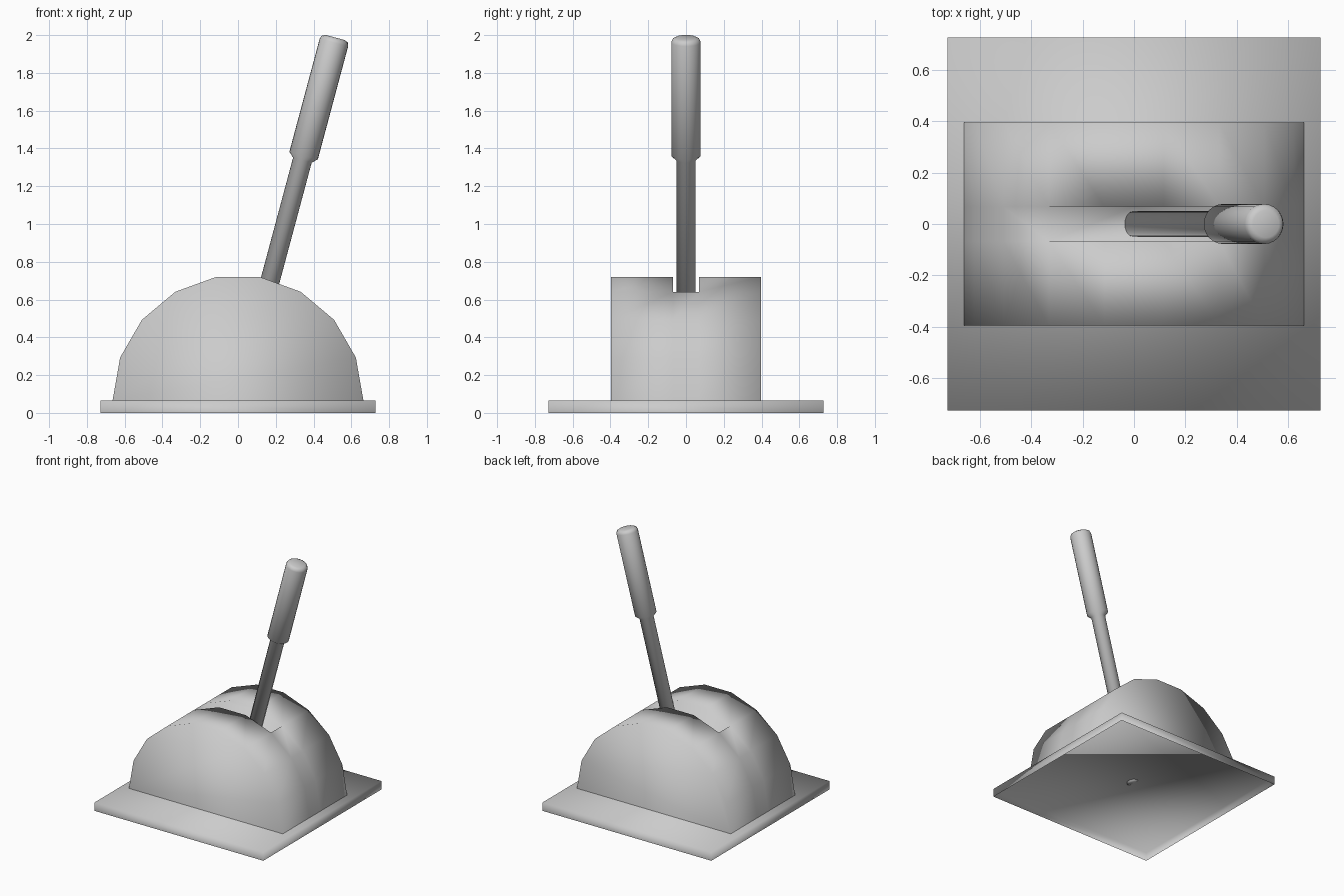
import bpy, bmesh, math
from mathutils import Matrix

if "Cube" in bpy.data.objects:
    bpy.data.objects.remove(bpy.data.objects["Cube"])

Z0 = 0.066  # plate top and lever pivot height


def finish(name, bm):
    bmesh.ops.remove_doubles(bm, verts=bm.verts[:], dist=1e-5)
    bmesh.ops.recalc_face_normals(bm, faces=bm.faces[:])
    for f in bm.faces:
        f.smooth = True
    mesh = bpy.data.meshes.new(name)
    bm.to_mesh(mesh)
    bm.free()
    obj = bpy.data.objects.new(name, mesh)
    bpy.context.collection.objects.link(obj)
    return obj


# Square base plate, open underneath
bm = bmesh.new()
bmesh.ops.create_cube(bm, size=1, matrix=Matrix.Translation((0, 0, Z0 / 2)) @ Matrix.Diagonal((1.456, 1.456, Z0, 1)))
bm.normal_update()
bmesh.ops.delete(bm, geom=[f for f in bm.faces if f.normal.z < -0.5], context='FACES_ONLY')
finish("base_plate", bm)

# Half-round housing, 9 facets, open below, with a wedge slot down to the pivot
R = 0.664
bm = bmesh.new()
rows, centres = [], []
for y in (-0.396, -0.068, 0.068, 0.396):
    rows.append([bm.verts.new((R * math.cos(math.radians(20 * k)), y,
                               Z0 + R * math.sin(math.radians(20 * k)))) for k in range(10)])
for y in (-0.068, 0.068):
    centres.append(bm.verts.new((0, y, Z0)))
for i in range(3):
    a, b = rows[i], rows[i + 1]
    for k in range(9):
        if i == 1 and 3 <= k < 6:
            continue                      # slot opening
        bm.faces.new((a[k], a[k + 1], b[k + 1], b[k]))
for i in (0, 3):                          # front and back ends
    bm.faces.new(rows[i])
for i in (0, 1):                          # slot side walls
    bm.faces.new(rows[i + 1][3:7] + [centres[i]])
for k in (3, 6):                          # sloping slot ends
    bm.faces.new((rows[1][k], rows[2][k], centres[1], centres[0]))
finish("lever_housing", bm)

# Tilted lever: shaft and thicker grip turned from one profile (radius, height)
profile = [(0, 0), (0.051, 0), (0.051, 1.317), (0.078, 1.342), (0.078, 1.962),
           (0.071, 1.98), (0.053, 1.989), (0, 1.989)]
bm = bmesh.new()
vs = [bm.verts.new((r, 0, z)) for r, z in profile]
es = [bm.edges.new(p) for p in zip(vs, vs[1:])]
bmesh.ops.spin(bm, geom=vs + es, cent=(0, 0, 0), axis=(0, 0, 1),
               angle=2 * math.pi, steps=24)
lever = finish("lever", bm)
lever.location = (0, 0, Z0)
lever.rotation_euler = (0, math.radians(15), 0)
